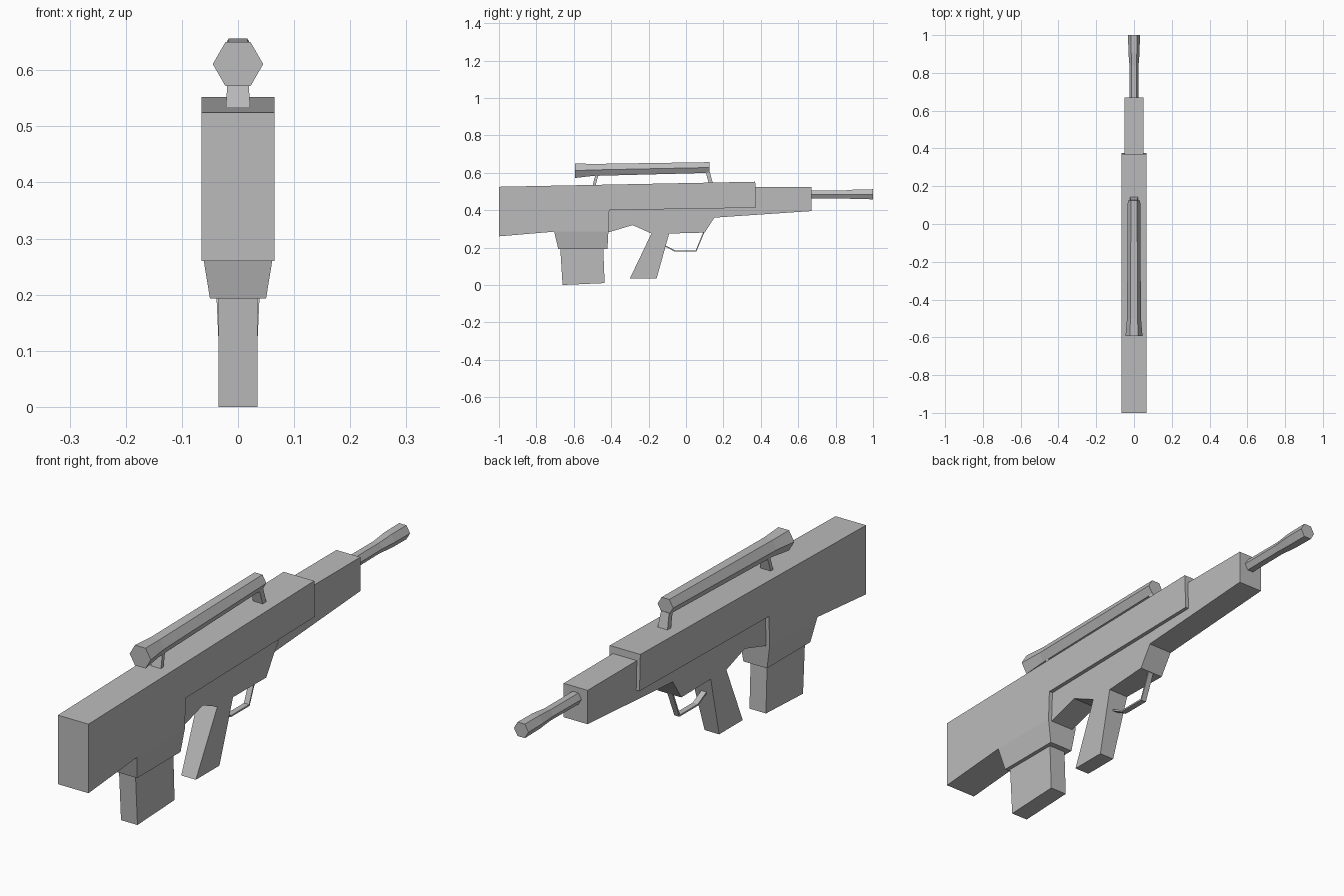
import bpy
import bmesh
from math import cos, sin, radians
from mathutils import Vector

default_cube = bpy.data.objects.get("Cube")
if default_cube:
    bpy.data.objects.remove(default_cube, do_unlink=True)

GREY = (0.5, 0.5, 0.5, 1.0)
grey = bpy.data.materials.new("plain grey")
grey.use_nodes = True
grey.diffuse_color = GREY
for node in grey.node_tree.nodes:
    if node.type == "BSDF_PRINCIPLED":
        node.inputs["Base Color"].default_value = GREY


def finish(name, bm):
    """Turn a bmesh into a flat-shaded grey object."""
    bmesh.ops.recalc_face_normals(bm, faces=bm.faces)
    mesh = bpy.data.meshes.new(name)
    bm.to_mesh(mesh)
    bm.free()
    mesh.materials.append(grey)
    obj = bpy.data.objects.new(name, mesh)
    bpy.context.scene.collection.objects.link(obj)
    return obj


def skin(name, rings):
    """Join rings of equal length with quads and cap both ends."""
    bm = bmesh.new()
    loops = [[bm.verts.new(p) for p in ring] for ring in rings]
    n = len(loops[0])
    for a, b in zip(loops, loops[1:]):
        for i in range(n):
            j = (i + 1) % n
            bm.faces.new((a[i], a[j], b[j], b[i]))
    bm.faces.new(loops[0][::-1])
    bm.faces.new(loops[-1])
    return finish(name, bm)


def slab(name, outline, width):
    """Side profile (y, z) mirrored to both sides; width is a number or a rule on (y, z)."""
    half = width if callable(width) else lambda y, z: width
    return skin(name, [[(s * half(y, z), y, z) for y, z in outline] for s in (-1, 1)])


def hex_tube(name, stations):
    """Flat-topped six-sided tube through (y, centre z, radius) stations."""
    angles = [radians(60 * i) for i in range(6)]
    return skin(name, [[(r * cos(a), y, z + r * sin(a)) for a in angles]
                       for y, z, r in stations])


# Main body
slab("body", [(-1, 0.26), (-0.705, 0.285), (-0.415, 0.285), (-0.41, 0.4),
              (0.375, 0.413), (0.37, 0.552), (-1, 0.525)], 0.065)

# Tapered magazine well and magazine
slab("magazine_well", [(-0.705, 0.285), (-0.683, 0.193), (-0.42, 0.193), (-0.415, 0.285)],
     lambda y, z: 0.05 if z < 0.2 else 0.065)
slab("magazine", [(-0.673, 0.21), (-0.66, 0), (-0.435, 0.01), (-0.443, 0.21)], 0.035)


# Lower receiver flowing into the narrower grip
def receiver_half(y, z):
    if z < 0.1:
        return 0.031
    if z < 0.278:
        return 0.042
    return 0.05


slab("receiver_and_grip", [(-0.42, 0.41), (-0.42, 0.28), (-0.285, 0.32), (-0.185, 0.275),
                           (-0.3, 0.035), (-0.157, 0.035), (-0.09, 0.275), (0.1, 0.28),
                           (0.19, 0.42)], receiver_half)

# Handguard
slab("handguard", [(0.15, 0.36), (0.67, 0.395), (0.67, 0.525), (0.2, 0.525), (0.19, 0.42)], 0.051)

# Barrel with flared tip
hex_tube("barrel", [(0.65, 0.483, 0.025), (0.84, 0.484, 0.024),
                    (0.91, 0.485, 0.03), (1, 0.485, 0.031)])

# Sight tube with flared rear end, and its two posts
hex_tube("sight_tube", [(-0.593, 0.611, 0.045), (-0.5, 0.615, 0.037), (0.125, 0.628, 0.033)])
for name, top, bottom, depth in (("rear_post", -0.48, -0.5, 0.016),
                                 ("front_post", 0.105, 0.125, 0.022)):
    slab(name, [(top, 0.605), (bottom, 0.53), (bottom + depth, 0.53), (top + depth, 0.605)],
         lambda y, z: 0.017 if z > 0.57 else 0.022)

# Trigger guard: a bent strip
path = [Vector(p) for p in ((-0.125, 0.213), (-0.06, 0.178), (0.055, 0.178), (0.1, 0.285))]
middle = Vector((0, 0.28))
inner = [p + (middle - p).normalized() * 0.007 for p in path]
slab("trigger_guard", [tuple(p) for p in path + inner[::-1]], 0.011)
